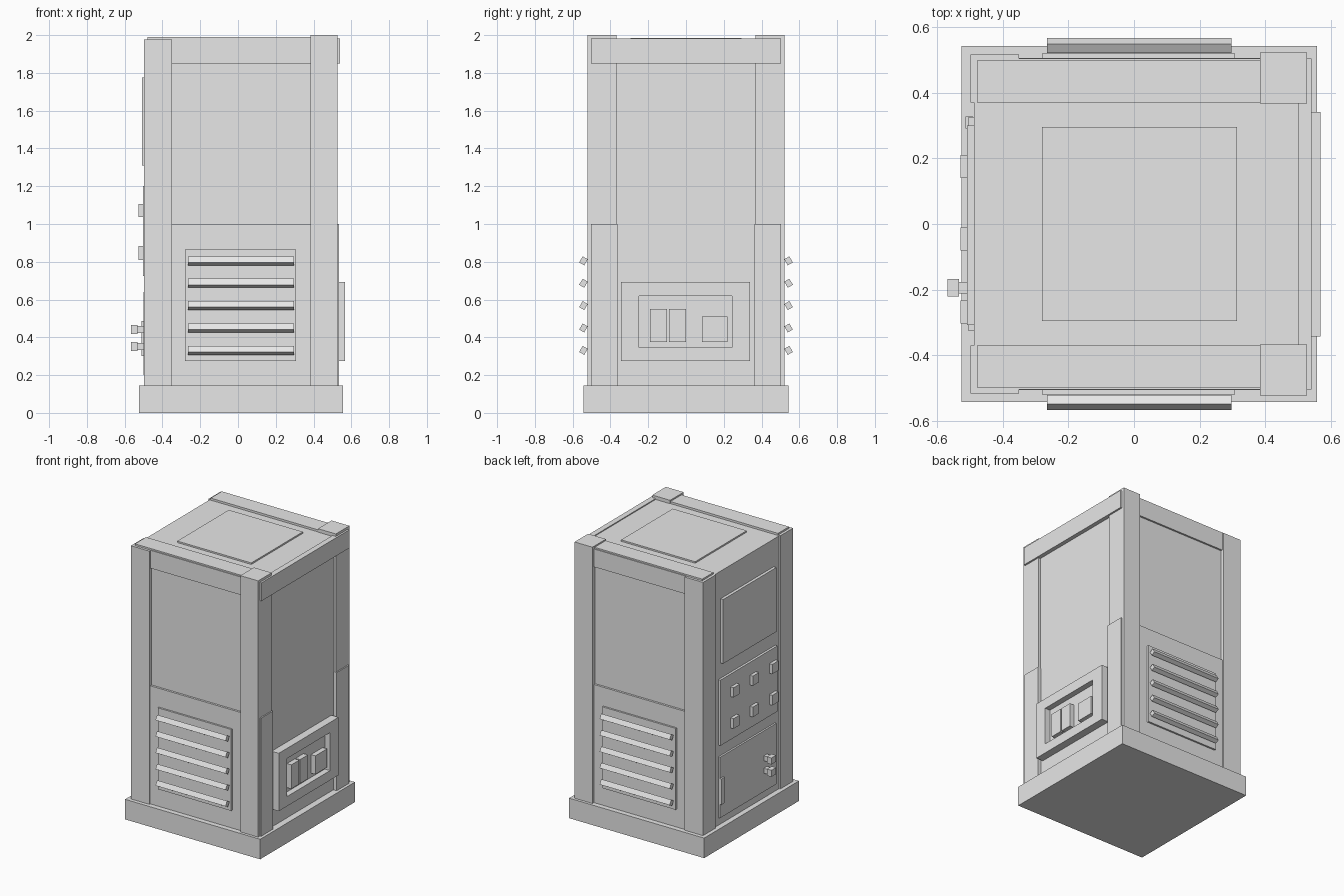
import bpy, math

grey = bpy.data.materials.new("light_grey")
grey.diffuse_color = (0.8, 0.8, 0.8, 1)


def box(name, x, y, z, tilt=0):
    """Box from (min, max) ranges, optionally tilted about its x axis."""
    c = [(r[0] + r[1]) / 2 for r in (x, y, z)]
    h = [(r[1] - r[0]) / 2 for r in (x, y, z)]
    bpy.ops.mesh.primitive_cube_add(size=2, location=c)
    o = bpy.context.object
    o.name = name
    for v in o.data.vertices:
        v.co = [v.co[i] * h[i] for i in range(3)]
    o.rotation_euler.x = tilt
    o.data.materials.append(grey)
    return o


def both(name, x, y, z, tilt=0):
    """Same box on the front (-y) and the back (+y)."""
    box("back_" + name, x, y, z, tilt)
    box("front_" + name, x, (-y[1], -y[0]), z, -tilt)


# plinth and cabinet core
box("plinth", (-0.525, 0.557), (-0.542, 0.542), (0, 0.145))
box("cabinet_core", (-0.487, 0.51), (-0.49, 0.49), (0.14, 1.975))
box("roof_hatch", (-0.28, 0.313), (-0.295, 0.295), (1.97, 1.986))

# corner posts and roof rails
both("left_post", (-0.497, -0.35), (0.37, 0.515), (0.14, 1.978))
both("right_post", (0.384, 0.527), (0.367, 0.522), (0.14, 2.0))
both("roof_rail", (-0.478, 0.387), (0.37, 0.497), (1.96, 1.99))
both("post_cover", (0.5, 0.536), (0.363, 0.503), (0.14, 1.0))

# front and back panels
both("top_band", (-0.352, 0.386), (0.48, 0.503), (1.85, 1.98))
both("lower_panel", (-0.352, 0.386), (0.48, 0.505), (0.14, 1.0))
both("vent_plate", (-0.28, 0.308), (0.49, 0.518), (0.275, 0.864))
for i in range(5):
    zc = 0.331 + i * 0.1185
    both(f"vent_slat_{i + 1}", (-0.265, 0.296), (0.5275, 0.5585),
         (zc - 0.0185, zc + 0.0185), math.radians(30))

# right side: top band and control frame with recessed buttons
box("right_top_band", (0.5, 0.54), (-0.503, 0.503), (1.85, 1.982))
fx = (0.5, 0.567)
box("control_frame_bottom", fx, (-0.343, 0.34), (0.275, 0.345))
box("control_frame_top", fx, (-0.343, 0.34), (0.62, 0.694))
box("control_frame_front", fx, (-0.343, -0.25), (0.345, 0.62))
box("control_frame_back", fx, (0.243, 0.34), (0.345, 0.62))
box("control_floor", (0.5, 0.525), (-0.25, 0.243), (0.345, 0.62))
box("switch_1", (0.52, 0.56), (-0.19, -0.1), (0.376, 0.55))
box("switch_2", (0.52, 0.56), (-0.09, 0.0), (0.376, 0.55))
box("socket", (0.52, 0.56), (0.085, 0.22), (0.376, 0.51))

# left side: screen plate, button panel, small door
box("screen_plate", (-0.508, -0.48), (-0.308, 0.3), (1.31, 1.775))
box("button_panel", (-0.504, -0.48), (-0.325, 0.325), (0.725, 1.2))
box("service_door", (-0.5, -0.48), (-0.32, 0.325), (0.2, 0.64))
for r, z in enumerate(((0.81, 0.883), (1.037, 1.107))):
    for c, yc in enumerate((0.175, -0.046, -0.268)):
        box(f"button_{r + 1}_{c + 1}", (-0.528, -0.5), (yc - 0.035, yc + 0.035), z)
box("door_hinge", (-0.512, -0.49), (0.29, 0.327), (0.3, 0.487))
for i, z in enumerate(((0.328, 0.376), (0.418, 0.465))):
    zc = sum(z) / 2
    box(f"latch_stem_{i + 1}", (-0.535, -0.49), (-0.212, -0.176), (zc - 0.018, zc + 0.018))
    box(f"latch_knob_{i + 1}", (-0.567, -0.532), (-0.22, -0.168), z)
